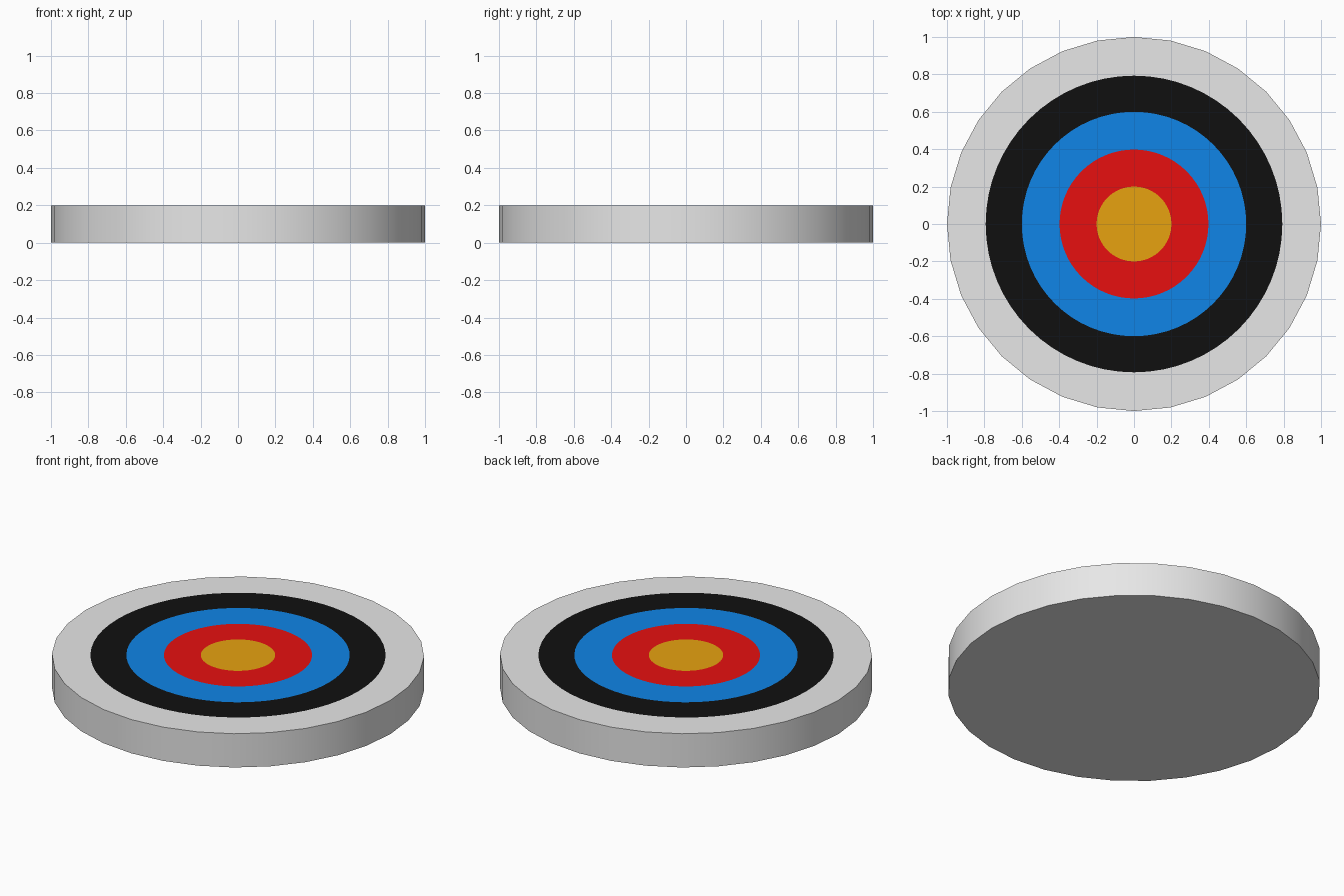
import bpy, bmesh, math

if "Cube" in bpy.data.objects:
    bpy.data.objects.remove(bpy.data.objects["Cube"])

SIDES = 32          # sides of the disc rim
N = SIDES * 2       # painted rings are rounder than the rim
HEIGHT = 0.2

def material(name, rgb):
    m = bpy.data.materials.new(name)
    m.diffuse_color = (*rgb, 1.0)
    m.use_nodes = True
    m.node_tree.nodes["Principled BSDF"].inputs["Base Color"].default_value = m.diffuse_color
    return m

mats = [
    material("white", (0.8, 0.8, 0.8)),
    material("black", (0.005, 0.005, 0.005)),
    material("blue", (0.005, 0.24, 0.82)),
    material("red", (0.8, 0.005, 0.005)),
    material("gold", (0.8, 0.36, 0.005)),
]

bm = bmesh.new()

def loop(radius, z, flat=False):
    """Ring of N points; flat puts every second point mid-edge of the rim polygon."""
    pts = []
    for i in range(N):
        a = 2 * math.pi * i / N
        r = radius * (math.cos(math.pi / SIDES) if flat and i % 2 else 1)
        pts.append(bm.verts.new((r * math.cos(a), r * math.sin(a), z)))
    return pts

def bridge(outer, inner, mat):
    for i in range(N):
        j = (i + 1) % N
        bm.faces.new((outer[i], outer[j], inner[j], inner[i])).material_index = mat

# disc underside and rim
bottom = loop(1.0, 0, True)
bm.faces.new(bottom[::-1])
ring = loop(1.0, HEIGHT, True)
bridge(bottom, ring, 0)

# painted rings cut into the top, from the edge inwards
for mat, radius in enumerate((0.793, 0.6, 0.398, 0.2)):
    inner = loop(radius, HEIGHT)
    bridge(ring, inner, mat)
    ring = inner
bm.faces.new(ring).material_index = 4   # bullseye

mesh = bpy.data.meshes.new("target_disc")
bm.to_mesh(mesh)
bm.free()
for m in mats:
    mesh.materials.append(m)
target = bpy.data.objects.new("target_disc", mesh)
bpy.context.collection.objects.link(target)

# smooth rim with sharp top and bottom edges
bpy.context.view_layer.objects.active = target
target.select_set(True)
bpy.ops.object.shade_smooth_by_angle(angle=math.radians(30))
